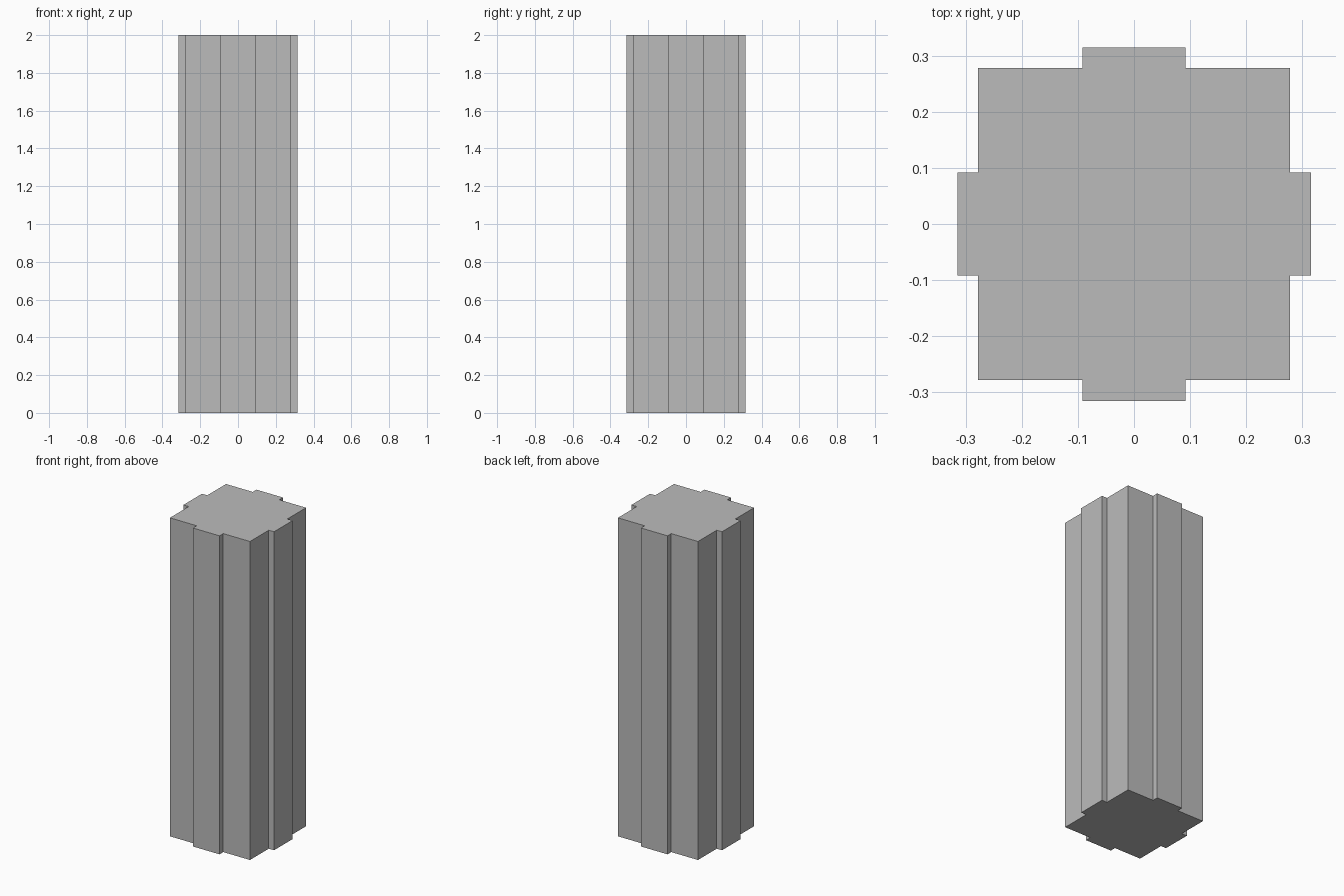
import bpy
import bmesh

cube = bpy.data.objects.get("Cube")
if cube:
    bpy.data.objects.remove(cube, do_unlink=True)

HEIGHT = 2.0
CORE = 0.278   # half width of the square shaft
RIB = 0.315    # reach of the raised ribs
HALF = 0.092   # half width of a rib

# Plain grey finish
grey = bpy.data.materials.new("plain_grey")
grey.use_nodes = True
colour = (0.5, 0.5, 0.5, 1.0)
grey.diffuse_color = colour
grey.node_tree.nodes["Principled BSDF"].inputs["Base Color"].default_value = colour

# One quarter of the outline, turned four times
quarter = [(CORE, -CORE), (CORE, -HALF), (RIB, -HALF), (RIB, HALF), (CORE, HALF)]
outline = []
for turn in range(4):
    outline += quarter
    quarter = [(-y, x) for x, y in quarter]

# Square column with a rib along each side
bm = bmesh.new()
base = bm.faces.new([bm.verts.new((x, y, 0)) for x, y in outline])
result = bmesh.ops.extrude_face_region(bm, geom=[base], use_keep_orig=True)
top = [v for v in result["geom"] if isinstance(v, bmesh.types.BMVert)]
bmesh.ops.translate(bm, verts=top, vec=(0, 0, HEIGHT))
bmesh.ops.recalc_face_normals(bm, faces=bm.faces)
mesh = bpy.data.meshes.new("ribbed_column")
bm.to_mesh(mesh)
bm.free()
mesh.materials.append(grey)
column = bpy.data.objects.new("ribbed_column", mesh)
bpy.context.collection.objects.link(column)
